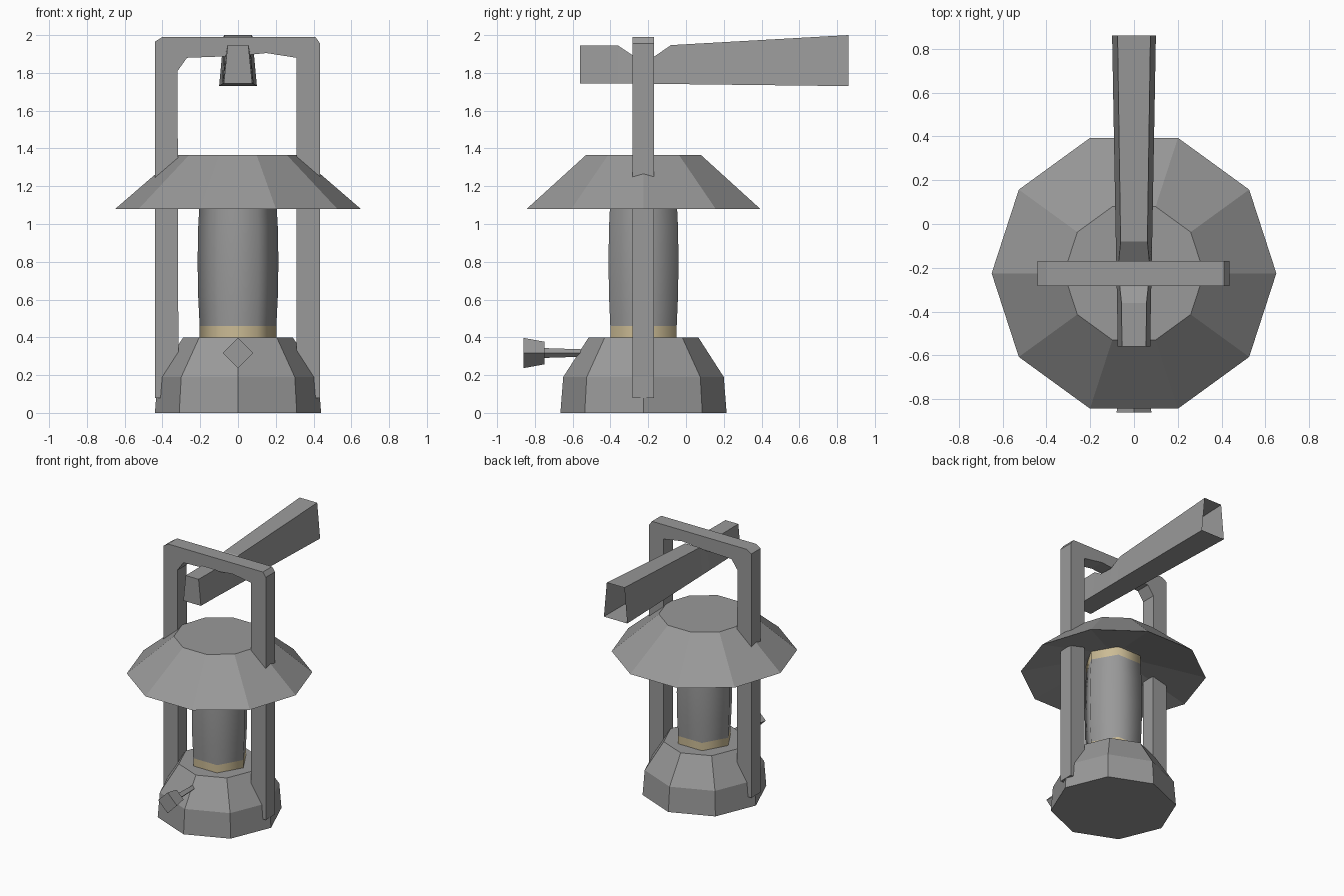
import bpy, bmesh, math

if "Cube" in bpy.data.objects:
    bpy.data.objects.remove(bpy.data.objects["Cube"])

CY = -0.225  # lantern axis position in y


def material(name, rgb):
    m = bpy.data.materials.new(name)
    m.diffuse_color = (*rgb, 1)
    m.use_nodes = True
    m.node_tree.nodes["Principled BSDF"].inputs["Base Color"].default_value = m.diffuse_color
    return m


GREY = material("grey metal", (0.32, 0.32, 0.32))
TAN = material("tan band", (0.60, 0.50, 0.30))


def finish(name, bm, mat, smooth=False):
    bmesh.ops.recalc_face_normals(bm, faces=bm.faces)
    me = bpy.data.meshes.new(name)
    bm.to_mesh(me)
    bm.free()
    me.materials.append(mat)
    for p in me.polygons:
        p.use_smooth = smooth
    ob = bpy.data.objects.new(name, me)
    bpy.context.collection.objects.link(ob)
    return ob


def loft(name, rings, mat, smooth=False, caps=(True, True)):
    """Skin a list of equally sized point rings."""
    bm = bmesh.new()
    loops = [[bm.verts.new(p) for p in ring] for ring in rings]
    n = len(loops[0])
    for a, b in zip(loops, loops[1:]):
        for i in range(n):
            j = (i + 1) % n
            bm.faces.new((a[i], a[j], b[j], b[i]))
    if caps[0]:
        bm.faces.new(loops[0])
    if caps[1]:
        bm.faces.new(loops[-1])
    return finish(name, bm, mat, smooth)


def lathe(name, profile, sides, mat, **kw):
    """Polygonal turned part around the lantern axis, profile = (radius, z)."""
    ang = [2 * math.pi * i / sides for i in range(sides)]
    return loft(name, [[(r * math.cos(a), CY + r * math.sin(a), z) for a in ang]
                       for r, z in profile], mat, **kw)


def diamond_bar(name, sections, z, mat):
    """Four-sided bar along y, sections = (y, radius)."""
    return loft(name, [[(r, y, z), (0, y, z + r), (-r, y, z), (0, y, z - r)]
                       for y, r in sections], mat)


# Octagonal fuel base
lathe("base", [(0.44, 0), (0.425, 0.19), (0.29, 0.40)], 8, GREY)

# Hexagonal glass with bands at both ends
lathe("lower_band", [(0.203, 0.38), (0.203, 0.46)], 6, TAN, smooth=True, caps=(False, False))
lathe("glass", [(0.203, 0.46), (0.211, 0.62), (0.214, 0.80), (0.211, 0.98), (0.203, 1.125)],
      6, GREY, smooth=True, caps=(False, False))
lathe("upper_band", [(0.203, 1.125), (0.203, 1.20)], 6, TAN, smooth=True, caps=(False, False))

# Ten-sided shade with a shallow hollow underside
lathe("shade", [(0.20, 1.19), (0.65, 1.08), (0.32, 1.365)], 10, GREY)

# Carrying frame: two legs joined by a top bar
outline = [(-0.44, 0.08), (-0.44, 1.965), (-0.40, 1.99), (0.41, 1.99), (0.435, 1.955),
           (0.435, 0.08), (0.31, 0.08), (0.31, 1.88), (0.15, 1.905), (0.0, 1.89),
           (-0.27, 1.88), (-0.32, 1.81), (-0.315, 0.08)]
loft("frame", [[(x, y, z) for x, z in outline] for y in (-0.282, -0.17)], GREY)

# Tapered hanging beam, notched under the frame and open at the rear
beam = [(-0.56, 0.055, 0.075, 1.945, 1.745), (-0.36, 0.057, 0.077, 1.945, 1.744),
        (-0.285, 0.065, 0.079, 1.895, 1.743), (-0.17, 0.070, 0.081, 1.885, 1.742),
        (-0.08, 0.061, 0.083, 1.947, 1.741), (0.86, 0.075, 0.10, 2.0, 1.73)]
loft("beam", [[(-t, y, zt), (t, y, zt), (b, y, zb), (-b, y, zb)]
              for y, t, b, zt, zb in beam], GREY, caps=(True, False))

# Wick knob and its stem
diamond_bar("knob", [(-0.86, 0.08), (-0.75, 0.06)], 0.317, GREY)
diamond_bar("knob_stem", [(-0.75, 0.026), (-0.50, 0.018)], 0.317, GREY)
